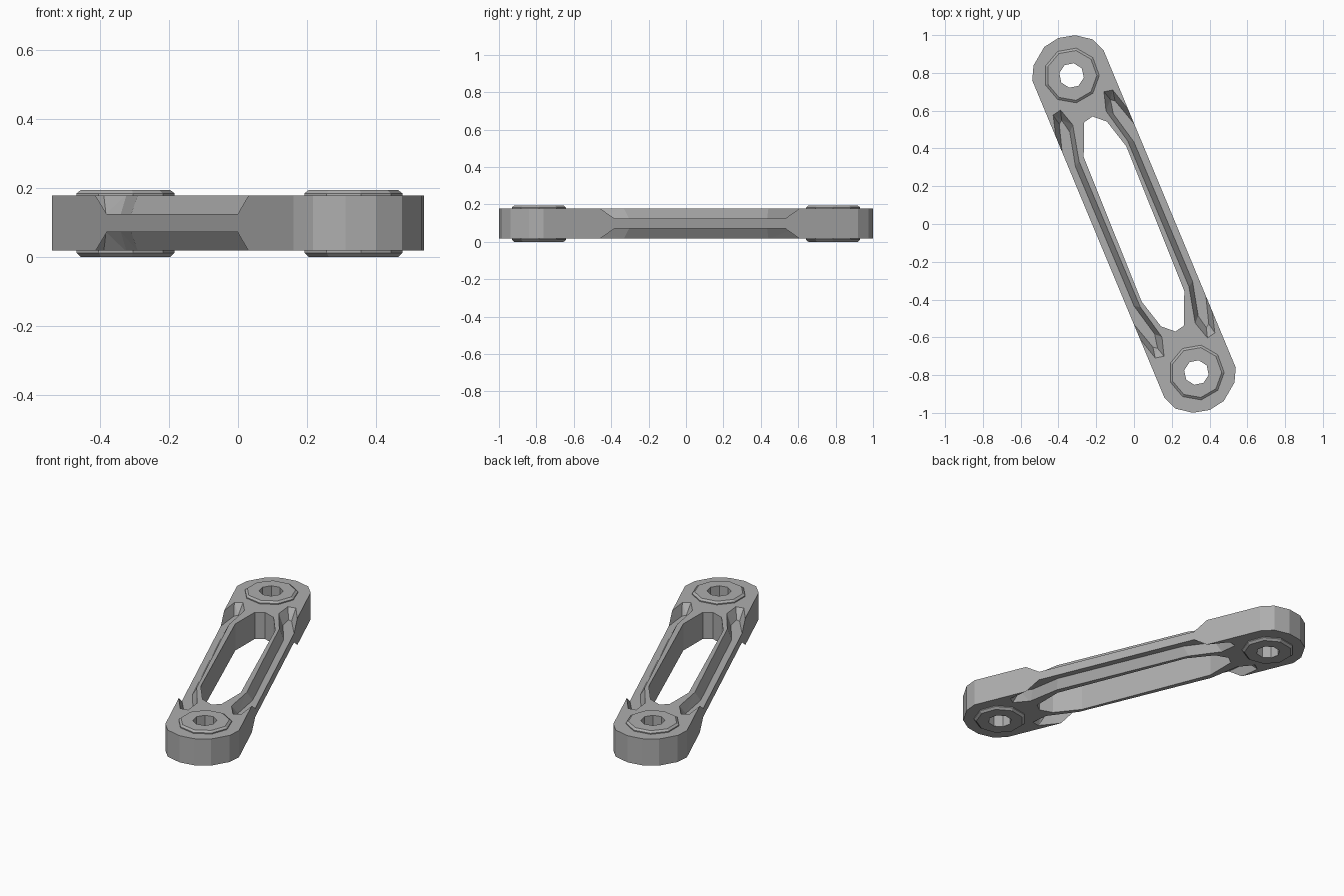
import bpy, bmesh, math
from mathutils import Matrix

cube = bpy.data.objects.get("Cube")
if cube:
    bpy.data.objects.remove(cube, do_unlink=True)

MID = 0.098           # height of the middle plane
HALF = 0.08           # half thickness of the plate
EYE = 0.853           # distance of each eye from the centre
TURN = Matrix.Rotation(math.radians(22.8), 4, 'Z')

metal = bpy.data.materials.new("grey_metal")
metal.use_nodes = True
metal.diffuse_color = (0.42, 0.42, 0.42, 1)
metal.node_tree.nodes["Principled BSDF"].inputs["Base Color"].default_value = metal.diffuse_color


def loft(name, loops):
    """Solid through a stack of (outline, z) loops."""
    bm = bmesh.new()
    rings = [[bm.verts.new((x, y, z)) for x, y in pts] for pts, z in loops]
    for a, b in zip(rings, rings[1:]):
        for i in range(len(a)):
            j = (i + 1) % len(a)
            bm.faces.new((a[i], a[j], b[j], b[i]))
    bm.faces.new(rings[0])
    bm.faces.new(rings[-1])
    bmesh.ops.triangulate(bm, faces=[f for f in bm.faces if len(f.verts) == 4])
    bmesh.ops.recalc_face_normals(bm, faces=bm.faces)
    mesh = bpy.data.meshes.new(name)
    bm.to_mesh(mesh)
    bm.free()
    mesh.materials.append(metal)
    obj = bpy.data.objects.new(name, mesh)
    bpy.context.collection.objects.link(obj)
    return obj


def cut(target, cutter):
    mod = target.modifiers.new("cut", 'BOOLEAN')
    mod.operation, mod.solver, mod.object = 'DIFFERENCE', 'EXACT', cutter
    bpy.context.view_layer.objects.active = target
    bpy.ops.object.modifier_apply(modifier=mod.name)
    bpy.data.objects.remove(cutter, do_unlink=True)


def ring(r, y, n=8, turn=0.0):
    return [(r * math.cos(turn + math.tau * i / n), y + r * math.sin(turn + math.tau * i / n))
            for i in range(n)]


def half_turn(pts):
    return pts + [(-x, -y) for x, y in pts]


# Link plate with faceted rounded ends
cap = [(0.208, 0.91), (0.178, 0.985), (0.1, 1.042), (0.012, 1.063),
       (-0.075, 1.048), (-0.165, 0.98), (-0.202, 0.91)]
body = loft("link_body", [(half_turn(cap), MID - HALF), (half_turn(cap), MID + HALF)])

# Long slot through the middle
slot = half_turn([(0.122, 0.394), (0.078, 0.555), (0.018, 0.61), (-0.036, 0.598), (-0.108, 0.43)])
cut(body, loft("slot_cutter", [(slot, -1), (slot, 1)]))

# Sunken outer ledges along both rails, above and below
floor = [(0.168, 0.40), (0.125, 0.58), (0.14, 0.655), (0.16, 0.64), (0.206, 0.49), (0.26, 0.49)]
rim = [(0.138, 0.42), (0.094, 0.61), (0.124, 0.71), (0.172, 0.70), (0.21, 0.565), (0.26, 0.565)]
for sx in (-1, 1):
    for sz in (-1, 1):
        loops = []
        for half, h in ((floor, 0.026), (rim, HALF + 0.003)):
            both = half + [(x, -y) for x, y in reversed(half)]
            loops.append(([(sx * x, y) for x, y in both], MID + sz * h))
        cut(body, loft("ledge_cutter", loops))

# Bores and raised bushings at both eyes
for name, side in (("back", 1), ("front", -1)):
    y = side * EYE
    bore = ring(0.066, y, 8, 0.2)
    seat = ring(0.10, y, 8, 0.2)
    cut(body, loft("eye_cutter", [(seat, -1), (seat, 1)]))
    wide, narrow = ring(0.147, y, 9, 0.3), ring(0.134, y, 9, 0.3)
    bushing = loft(name + "_bushing", [(narrow, 0), (wide, 0.012), (wide, 2 * MID - 0.012),
                                       (narrow, 2 * MID - 0.002)])
    cut(bushing, loft("bore_cutter", [(bore, -1), (bore, 1)]))
    bushing.data.transform(TURN)

body.data.transform(TURN)
